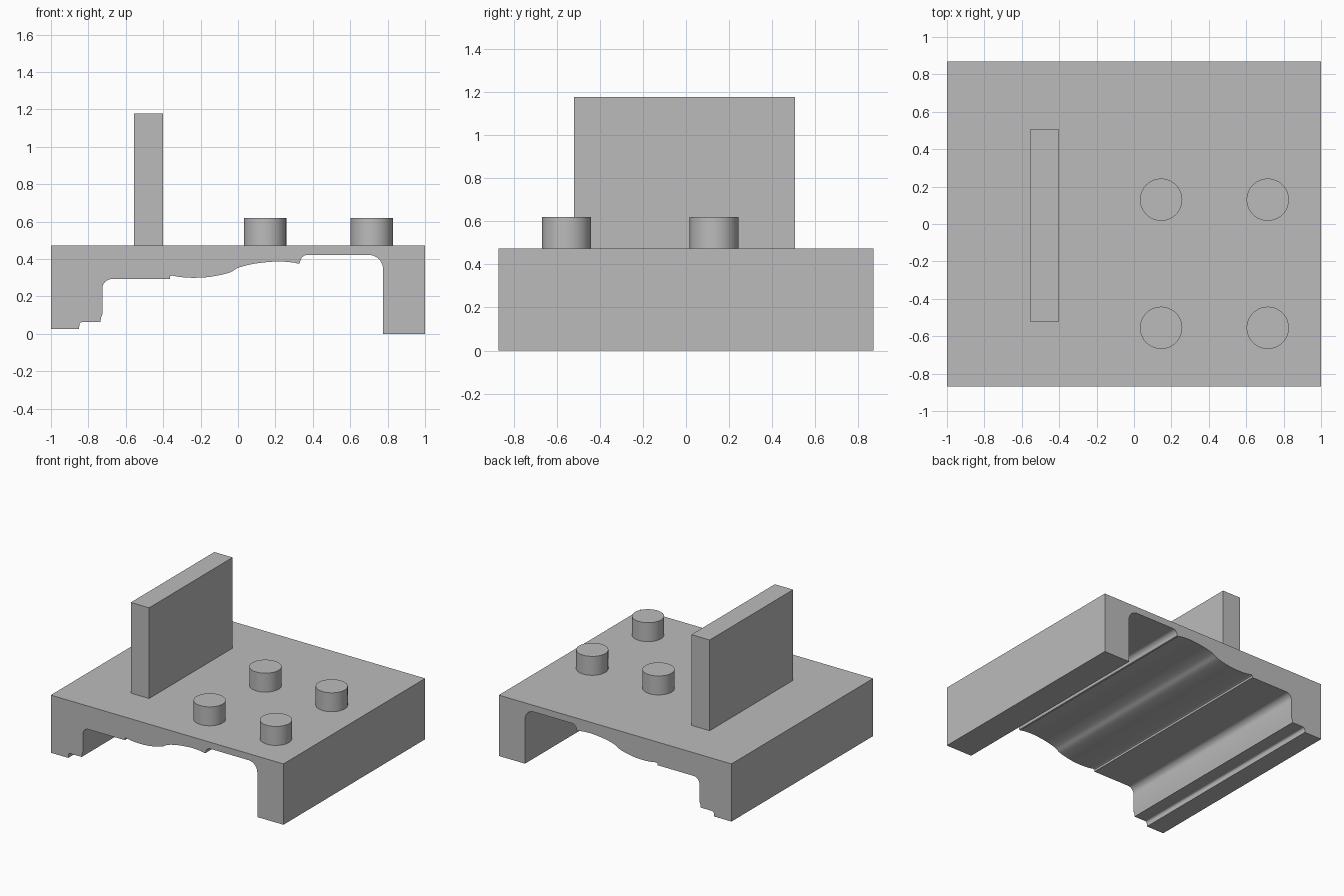
import bpy
import bmesh
from math import cos, sin, pi, radians
from mathutils import Vector

cube = bpy.data.objects.get("Cube")
if cube:
    bpy.data.objects.remove(cube, do_unlink=True)

grey = bpy.data.materials.new("plain_grey")
grey.use_nodes = True
colour = (0.5, 0.5, 0.5, 1)
grey.diffuse_color = colour
grey.node_tree.nodes["Principled BSDF"].inputs["Base Color"].default_value = colour

TOP = 0.473


def finish(bm, name, smooth=True):
    bmesh.ops.recalc_face_normals(bm, faces=bm.faces)
    mesh = bpy.data.meshes.new(name)
    bm.to_mesh(mesh)
    bm.free()
    mesh.materials.append(grey)
    obj = bpy.data.objects.new(name, mesh)
    bpy.context.collection.objects.link(obj)
    if smooth:
        bpy.ops.object.select_all(action="DESELECT")
        obj.select_set(True)
        bpy.context.view_layer.objects.active = obj
        bpy.ops.object.shade_smooth_by_angle(angle=radians(30))
    return obj


def extrude(name, outline, axis_start, axis_end, direction, smooth=True):
    """Sweep a closed outline of 3D points along one direction."""
    bm = bmesh.new()
    face = bm.faces.new([bm.verts.new(Vector(p) + direction * axis_start) for p in outline])
    swept = bmesh.ops.extrude_face_region(bm, geom=[face])["geom"]
    moved = [g for g in swept if isinstance(g, bmesh.types.BMVert)]
    bmesh.ops.translate(bm, verts=moved, vec=direction * (axis_end - axis_start))
    return finish(bm, name, smooth)


def arc(cx, cz, rx, rz, start, end, steps=10):
    angles = [radians(start + (end - start) * i / steps) for i in range(steps + 1)]
    return [(cx + rx * cos(a), cz + rz * sin(a)) for a in angles]


def spline(points, steps=5):
    """Smooth curve through the given points."""
    p = [Vector(points[0])] + [Vector(q) for q in points] + [Vector(points[-1])]
    out = []
    for a, b, c, d in zip(p, p[1:], p[2:], p[3:]):
        for i in range(steps):
            t = i / steps
            v = 2 * b + (c - a) * t + (2 * a - 5 * b + 4 * c - d) * t ** 2 \
                + (3 * b - a - 3 * c + d) * t ** 3
            out.append(tuple(v / 2))
    return out + [tuple(points[-1])]


# Bridge-shaped base: stepped foot, wavy underside, plain foot
profile = [(-1, TOP), (-1, 0.025), (-0.85, 0.025)]
profile += arc(-0.833, 0.048, 0.015, 0.015, 180, 90, 4)
profile += [(-0.735, 0.063), (-0.733, 0.085), (-0.725, 0.105)]
profile += arc(-0.675, 0.243, 0.05, 0.05, 180, 90)
profile += [(-0.365, 0.293), (-0.363, 0.308)]
profile += spline([(-0.353, 0.312), (-0.3, 0.303), (-0.23, 0.3), (-0.15, 0.305),
                   (-0.05, 0.326), (0, 0.353), (0.07, 0.372), (0.15, 0.383),
                   (0.22, 0.387), (0.29, 0.382), (0.322, 0.375)])
profile += [(0.33, 0.378)]
profile += arc(0.37, 0.382, 0.038, 0.04, 165, 90, 6)
profile += arc(0.7, 0.347, 0.075, 0.075, 90, 0)
profile += [(0.775, 0), (1, 0), (1, TOP)]
extrude("bridge_base", [(x, 0, z) for x, z in profile], -0.87, 0.87, Vector((0, 1, 0)))

# Upright plate
plate = [(-0.557, -0.52, 0), (-0.4, -0.52, 0), (-0.4, 0.505, 0), (-0.557, 0.505, 0)]
extrude("upright_plate", plate, TOP, 1.178, Vector((0, 0, 1)), smooth=False)

# Four round pegs
for side, x in (("inner", 0.145), ("outer", 0.715)):
    for end, y in (("front", -0.555), ("back", 0.13)):
        ring = [(x + 0.113 * cos(2 * pi * i / 48), y + 0.113 * sin(2 * pi * i / 48), 0)
                for i in range(48)]
        extrude(f"{end}_{side}_peg", ring, TOP, 0.62, Vector((0, 0, 1)))
